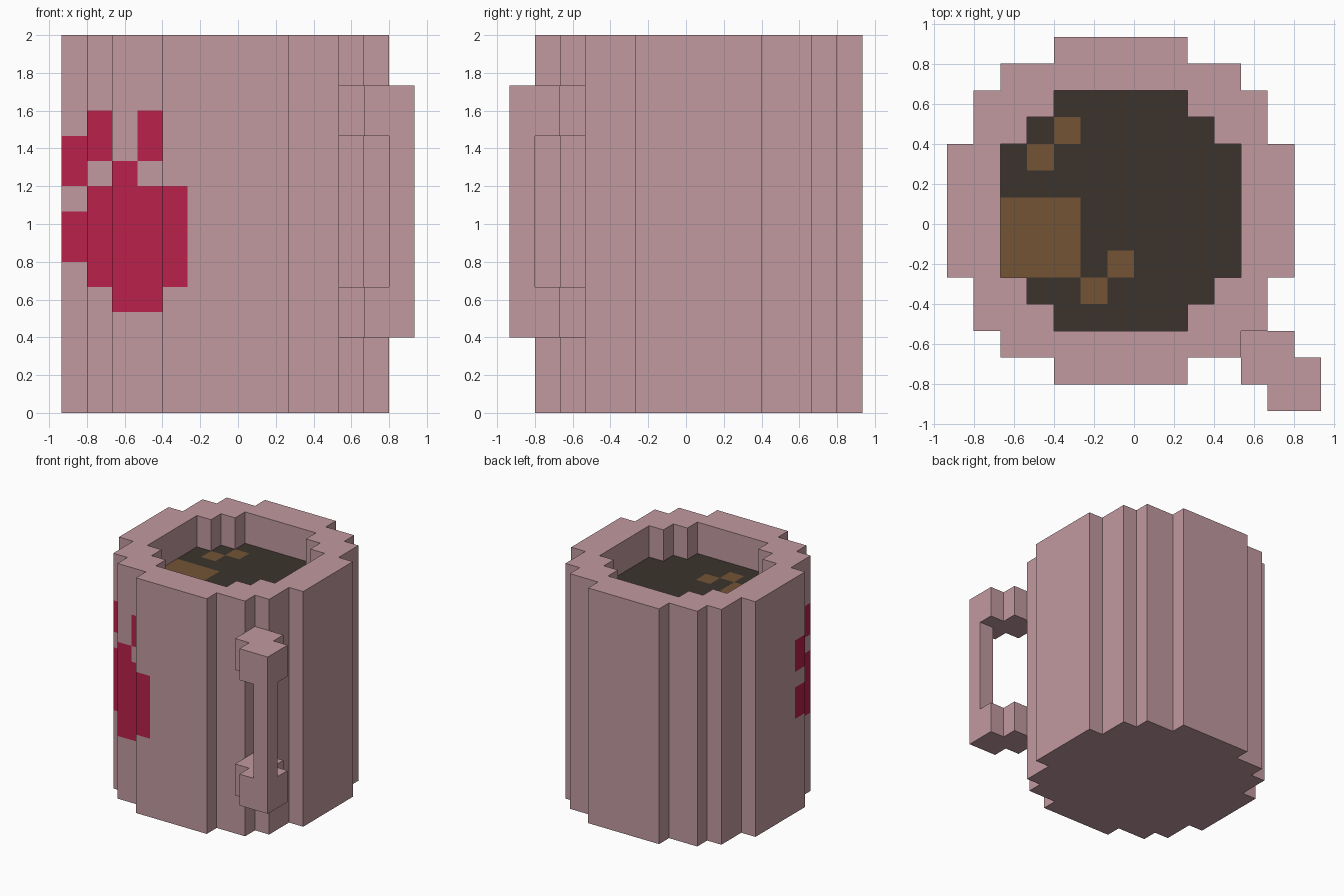
import bpy, bmesh, math
from mathutils import Vector

cube = bpy.data.objects.get("Cube")
if cube:
    bpy.data.objects.remove(cube, do_unlink=True)

U = 2 / 15            # one block; all sizes below are in blocks
HEIGHT, LIQUID_Z = 15, 13
CENTRE = Vector((-0.5, 0.5))


def material(name, rgb):
    lin = [((c / 255 + 0.055) / 1.055) ** 2.4 if c > 10 else c / 255 / 12.92 for c in rgb]
    m = bpy.data.materials.new(name)
    m.use_nodes = True
    m.diffuse_color = (*lin, 1)
    m.node_tree.nodes["Principled BSDF"].inputs["Base Color"].default_value = (*lin, 1)
    return m


pink = material("dusty pink", (193, 154, 160))
red = material("crimson", (184, 33, 74))
dark = material("dark coffee", (60, 52, 44))
brown = material("milky brown", (115, 83, 53))


def finish(bm, name, mats):
    bmesh.ops.scale(bm, vec=(U, U, U), verts=bm.verts)
    me = bpy.data.meshes.new(name)
    bm.to_mesh(me)
    bm.free()
    for m in mats:
        me.materials.append(m)
    ob = bpy.data.objects.new(name, me)
    bpy.context.collection.objects.link(ob)
    return ob


def ring(quarter):
    """Turn a quarter of a stepped outline into the full loop, counter-clockwise."""
    pts = []
    for turn in range(4):
        for x, y in quarter:
            for _ in range(turn):
                x, y = -y, x
            pts.append(Vector((x, y)) + CENTRE)
    return pts


def walls(bm, pts, z0, z1, inward=False):
    lo = [bm.verts.new((p.x, p.y, z0)) for p in pts]
    hi = [bm.verts.new((p.x, p.y, z1)) for p in pts]
    for i in range(len(pts)):
        j = (i + 1) % len(pts)
        quad = (lo[i], lo[j], hi[j], hi[i])
        bm.faces.new(quad[::-1] if inward else quad)


def cap(bm, z, up):
    """Fill the edges lying at height z; an inner loop becomes a hole."""
    edges = [e for e in bm.edges if all(abs(v.co.z - z) < 1e-4 for v in e.verts)]
    res = bmesh.ops.triangle_fill(bm, edges=edges, use_beauty=True, normal=(0, 0, up))
    for f in res["geom"]:
        if isinstance(f, bmesh.types.BMFace):
            f.normal_update()
            if f.normal.z * up < 0:
                f.normal_flip()


OUTER = [(6.5, 2.5), (5.5, 2.5), (5.5, 4.5), (4.5, 4.5), (4.5, 5.5), (2.5, 5.5), (2.5, 6.5)]
INNER = [(4.5, 2.5), (3.5, 2.5), (3.5, 3.5), (2.5, 3.5), (2.5, 4.5)]
# the rotated quarter lists run counter-clockwise from +x to +y

# Painted paw: block column (x, y) -> height ranges
PAW = {(-7, -2): [(6, 8), (9, 11)], (-6, -4): [(5, 9), (10, 12)],
       (-5, -5): [(4, 10)], (-4, -5): [(4, 9), (10, 12)],
       (-3, -6): [(5, 9)], (-2, -6): [(6, 8), (9, 11)]}

# Mug body: outer walls, cut along the paw's block edges
bm = bmesh.new()
walls(bm, ring(OUTER), 0, HEIGHT)
cuts = [((0, 0, z), (0, 0, 1)) for z in (4, 5, 6, 8, 9, 10, 11, 12)]
cuts += [((x, 0, 0), (1, 0, 0)) for x in (-4, -2, -1)]
cuts += [((0, y, 0), (0, 1, 0)) for y in (-3, -1)]
for co, no in cuts:
    faces = []
    for f in bm.faces:
        c = f.calc_center_bounds()
        if c.x < 0 and c.y < 1:
            faces.append(f)
    geom = set(faces)
    for f in faces:
        geom.update(f.edges)
        geom.update(f.verts)
    bmesh.ops.bisect_plane(bm, geom=list(geom), dist=1e-4, plane_co=co, plane_no=no)
bm.normal_update()
for f in bm.faces:
    c = f.calc_center_bounds()
    block = c - f.normal * 0.5
    spans = PAW.get((math.floor(block.x), math.floor(block.y)), [])
    f.material_index = int(any(a < c.z < b for a, b in spans))

# Mug body: inner walls, rim and base
walls(bm, ring(INNER), LIQUID_Z, HEIGHT, inward=True)
cap(bm, HEIGHT, 1)
cap(bm, 0, -1)
finish(bm, "mug_body", [pink, red])


# Drink surface: one square per block, lighter swirls by position
def inside(i, j):
    a, b = abs(i + 1), abs(j)      # block distance from the middle
    return max(a, b) <= 4 and (min(a, b) <= 2 or (a <= 3 and b <= 3))


SPOTS = {(-3, 3), (-4, 2), (-1, -2), (-2, -3)}
bm = bmesh.new()
for i in range(-5, 4):
    for j in range(-4, 5):
        if inside(i, j):
            f = bm.faces.new([bm.verts.new((i + dx, j + dy, LIQUID_Z))
                              for dx, dy in ((0, 0), (1, 0), (1, 1), (0, 1))])
            patch = -5 <= i < -2 and -2 <= j < 1
            f.material_index = int(patch or (i, j) in SPOTS)
bmesh.ops.remove_doubles(bm, verts=bm.verts, dist=1e-4)
finish(bm, "drink_surface", [dark, brown])


# Handle: two stepped arms joined by a slim grip
def prism(bm, pts, z0, z1):
    walls(bm, [Vector(p) for p in pts], z0, z1)
    for z, up in ((z0, False), (z1, True)):
        vs = [bm.verts.new((x, y, z)) for x, y in pts]
        bm.faces.new(vs if up else vs[::-1])
    bmesh.ops.remove_doubles(bm, verts=bm.verts, dist=1e-4)


ARM = [(4, -6), (5, -6), (5, -7), (7, -7), (7, -5), (6, -5), (6, -4), (4, -4)]
GRIP = [(6, -7), (7, -7), (7, -6), (6, -6)]
for name, pts, z0, z1 in (("handle_lower_arm", ARM, 3, 5), ("handle_upper_arm", ARM, 11, 13),
                          ("handle_grip", GRIP, 5, 11)):
    bm = bmesh.new()
    prism(bm, pts, z0, z1)
    finish(bm, name, [pink])
